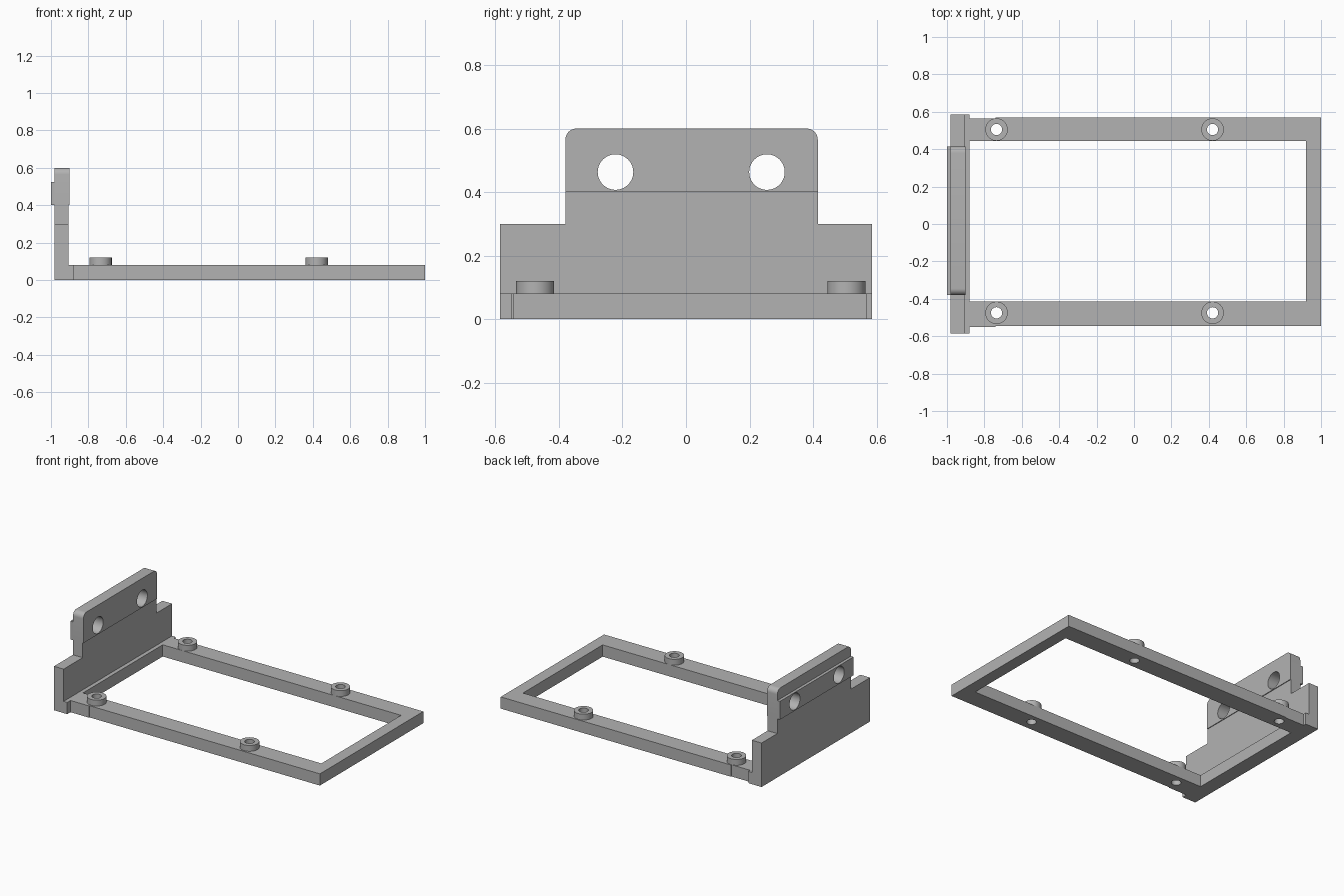
import bpy, bmesh, math
from mathutils import Vector

if "Cube" in bpy.data.objects:
    bpy.data.objects.remove(bpy.data.objects["Cube"], do_unlink=True)

grey = bpy.data.materials.new("plain grey")
grey.use_nodes = True
grey.diffuse_color = (0.45, 0.45, 0.45, 1)
grey.node_tree.nodes["Principled BSDF"].inputs["Base Color"].default_value = (0.45, 0.45, 0.45, 1)


def circle(cu, cv, r, n=48):
    return [(cu + r * math.cos(2 * math.pi * i / n), cv + r * math.sin(2 * math.pi * i / n))
            for i in range(n)]


def rect(u0, u1, v0, v1):
    return [(u0, v0), (u1, v0), (u1, v1), (u0, v1)]


def slab(name, loops, lo, hi, axis="Z"):
    """Extrude an outline with holes from lo to hi along the axis."""
    def place(u, v, w):
        return Vector((u, v, w)) if axis == "Z" else Vector((w, u, v))
    bm = bmesh.new()
    edges = []
    for loop in loops:
        vs = [bm.verts.new(place(u, v, lo)) for u, v in loop]
        edges += [bm.edges.new((vs[i - 1], vs[i])) for i in range(len(vs))]
    bmesh.ops.triangle_fill(bm, use_beauty=True, use_dissolve=False, edges=edges)
    ext = bmesh.ops.extrude_face_region(bm, geom=bm.faces[:], use_keep_orig=True)
    top = [g for g in ext["geom"] if isinstance(g, bmesh.types.BMVert)]
    bmesh.ops.translate(bm, verts=top, vec=place(0, 0, hi - lo))
    bmesh.ops.recalc_face_normals(bm, faces=bm.faces[:])
    mesh = bpy.data.meshes.new(name)
    bm.to_mesh(mesh)
    bm.free()
    mesh.materials.append(grey)
    obj = bpy.data.objects.new(name, mesh)
    bpy.context.collection.objects.link(obj)
    bpy.ops.object.select_all(action="DESELECT")
    obj.select_set(True)
    bpy.context.view_layer.objects.active = obj
    bpy.ops.object.shade_smooth_by_angle(angle=math.radians(30))
    return obj


# Open base frame, slightly offset near the upright, with screw holes
boss_spots = [(x, y) for x in (-0.735, 0.42) for y in (-0.475, 0.505)]
outline = [(-0.88, -0.55), (-0.74, -0.55), (-0.74, -0.545), (1, -0.545),
           (1, 0.57), (-0.74, 0.57), (-0.74, 0.565), (-0.88, 0.565)]
opening = rect(-0.878, 0.92, -0.415, 0.445)
outline[0], outline[-1] = (-0.9, -0.55), (-0.9, 0.565)
opening[0], opening[-1] = (-0.88, -0.415), (-0.88, 0.445)
slab("base_frame", [outline, opening] + [circle(x, y, 0.03) for x, y in boss_spots], 0, 0.08)

# Raised ring bosses
for i, (x, y) in enumerate(boss_spots):
    slab(f"ring_boss_{i + 1}", [circle(x, y, 0.06), circle(x, y, 0.03)], 0.08, 0.12)

# Foot of the upright and its wide lower plate
slab("upright_foot", [rect(-0.98, -0.88, -0.585, 0.585)], 0, 0.08)
slab("upright_lower", [[(-0.585, 0.08), (0.585, 0.08), (0.585, 0.3), (0.415, 0.3),
                        (0.415, 0.4), (-0.38, 0.4), (-0.38, 0.3), (-0.585, 0.3)]],
     -0.98, -0.907, "X")

# Upper tab with rounded top corners and two mounting holes
radius = 0.035


def corner(cu, start):
    return [(cu + radius * math.cos(start + i * math.pi / 16),
             0.6 - radius + radius * math.sin(start + i * math.pi / 16)) for i in range(9)]


holes = [circle(y, 0.463, 0.056) for y in (-0.222, 0.255)]
tab = [(-0.38, 0.4), (0.415, 0.4)] + corner(0.415 - radius, 0) + corner(-0.38 + radius, math.pi / 2)
slab("upright_tab", [tab] + holes, -0.98, -0.902, "X")

# Spacer strip on the outer face, pierced by the same holes
slab("spacer_strip", [rect(-0.38, 0.415, 0.4, 0.525)] + holes, -1, -0.98, "X")
